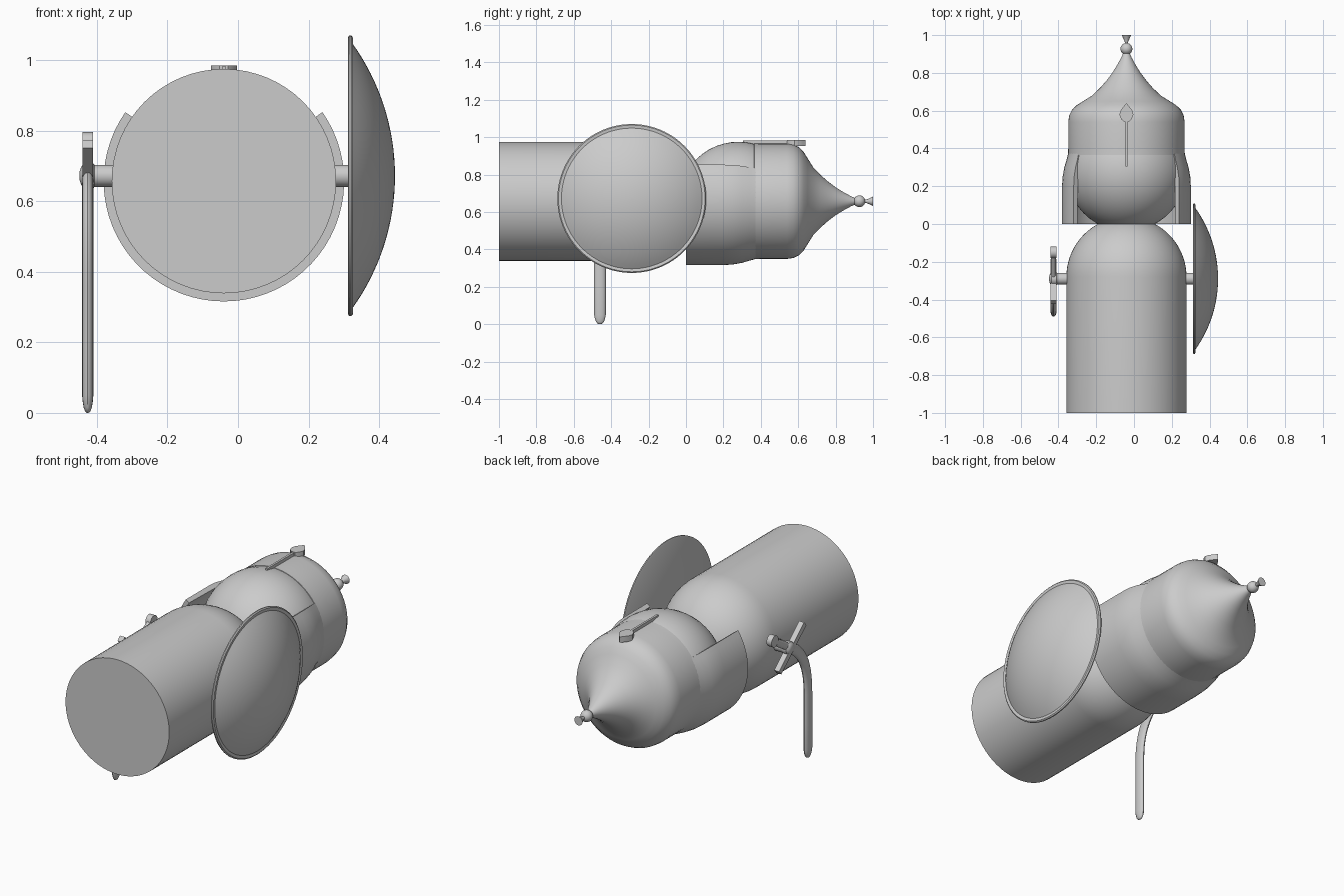
import bpy, bmesh, math
from math import sin, cos, pi, radians
from mathutils import Vector, Matrix
from mathutils.geometry import interpolate_bezier

cube = bpy.data.objects.get("Cube")
if cube:
    bpy.data.objects.remove(cube, do_unlink=True)

stone = bpy.data.materials.new("plain_grey")
stone.use_nodes = True
GREY = (0.6, 0.6, 0.6, 1)
stone.diffuse_color = GREY
stone.node_tree.nodes["Principled BSDF"].inputs["Base Color"].default_value = GREY

AX, AZ = -0.04, 0.657      # long axis of the figure
R = 0.318                  # body radius
ARM_Y, ARM_Z = -0.29, 0.672
SWORD_X = -0.426


def finish(name, bm, angle=35):
    bmesh.ops.remove_doubles(bm, verts=bm.verts, dist=1e-5)
    bmesh.ops.recalc_face_normals(bm, faces=bm.faces)
    mesh = bpy.data.meshes.new(name)
    bm.to_mesh(mesh)
    bm.free()
    mesh.materials.append(stone)
    ob = bpy.data.objects.new(name, mesh)
    bpy.context.collection.objects.link(ob)
    bpy.ops.object.select_all(action='DESELECT')
    ob.select_set(True)
    bpy.context.view_layer.objects.active = ob
    bpy.ops.object.shade_smooth_by_angle(angle=radians(angle))
    return ob


def skin(bm, rings):
    """Join equal closed loops of vertices with quads and cap both ends."""
    for a, b in zip(rings, rings[1:]):
        for i in range(len(a)):
            j = (i + 1) % len(a)
            bm.faces.new((a[i], a[j], b[j], b[i]))
    bm.faces.new(rings[0])
    bm.faces.new(rings[-1])


def lathe_y(name, profile, seg=64):
    """Solid of revolution about the long axis from (y, radius) pairs."""
    bm = bmesh.new()
    rings = [[bm.verts.new((AX + r * cos(2 * pi * i / seg), y, AZ + r * sin(2 * pi * i / seg)))
              for i in range(seg)] for y, r in profile]
    skin(bm, rings)
    return finish(name, bm)


def lathe_x(name, profile, seg=64):
    """Solid of revolution about the arm axis from (x, radius) pairs."""
    bm = bmesh.new()
    rings = [[bm.verts.new((x, ARM_Y + r * cos(2 * pi * i / seg), ARM_Z + r * sin(2 * pi * i / seg)))
              for i in range(seg)] for x, r in profile]
    skin(bm, rings)
    return finish(name, bm)


def sweep(name, path, wide, thick, scales, seg=16):
    """Oval section swept along a (y, z) path in the sword plane."""
    bm = bmesh.new()
    rings = []
    for k, p in enumerate(path):
        d = (path[min(k + 1, len(path) - 1)] - path[max(k - 1, 0)]).normalized()
        side = Vector((0, -d.z, d.y))
        rings.append([bm.verts.new(p + side * wide * scales[k] * cos(2 * pi * i / seg)
                                   + Vector((thick * scales[k] * sin(2 * pi * i / seg), 0, 0)))
                      for i in range(seg)])
    skin(bm, rings)
    return finish(name, bm)


def box(name, centre, size, turn=0.0):
    bm = bmesh.new()
    mat = Matrix.Translation(centre) @ Matrix.Rotation(turn, 4, 'X') @ Matrix.Diagonal((*size, 1))
    bmesh.ops.create_cube(bm, size=1, matrix=mat)
    return finish(name, bm)


def arc(y, start, end, n=18):
    return [(y + R * sin(a), R * cos(a)) for a in
            (radians(start + (end - start) * i / n) for i in range(n + 1))]


# Body: open cylinder with a domed shoulder, and a ball head
lathe_y("body", [(-1, R)] + arc(-0.28, 0, 89))
lathe_y("head", arc(0.28, -89, 45))

# Helmet cap rising to a concave spire
lathe_y("helmet_cap", [(0.36, 0.29), (0.365, 0.309), (0.40, 0.308), (0.54, 0.308), (0.575, 0.303),
                       (0.605, 0.288), (0.63, 0.262), (0.65, 0.23), (0.68, 0.182), (0.72, 0.14),
                       (0.76, 0.105), (0.80, 0.075), (0.84, 0.05), (0.88, 0.028), (0.92, 0.01)])

# Helmet finial: ball and flared tip
lathe_y("finial_ball", [(0.927 - 0.031 * cos(pi * i / 12), 0.031 * sin(pi * i / 12) + 0.0005)
                        for i in range(13)], 24)
lathe_y("finial_tip", [(0.95, 0.008), (0.965, 0.009), (0.985, 0.018), (1.0, 0.025)], 24)

# Neck flap: partial shell, open over the face
bm = bmesh.new()
flap = [(0, 0.317), (0, 0.341), (0.20, 0.341), (0.25, 0.338), (0.30, 0.329),
        (0.34, 0.317), (0.375, 0.308), (0.375, 0.29), (0.30, 0.312)]
steps = 48
skin(bm, [[bm.verts.new((AX + r * cos(a), y, AZ + r * sin(a))) for y, r in flap]
          for a in (radians(145 + 250 * i / steps) for i in range(steps + 1))])
finish("helmet_flap", bm)

# Nose guard: thin stem and a spade-shaped plate
box("nose_guard_stem", (AX, 0.43, 0.967), (0.012, 0.25, 0.03))
half = [(0.012, 0.54), (0.028, 0.555), (0.037, 0.58), (0.03, 0.602), (0.015, 0.622)]
outline = half + [(0, 0.64)] + [(-x, y) for x, y in reversed(half)]
bm = bmesh.new()
skin(bm, [[bm.verts.new((AX + x, y, z)) for x, y in outline] for z in (0.953, 0.985)])
finish("nose_guard_spade", bm)

# Arms: one peg through the body, with a rounded right hand
lathe_x("arms", [(-0.425, 0.031), (0.33, 0.031)], 32)
lathe_x("right_hand", [(-0.449, 0.012), (-0.445, 0.025), (-0.436, 0.035), (-0.41, 0.035),
                       (-0.404, 0.028)], 24)

# Shield: flat back, rounded rim and a shallow dome
sag, chord = 0.121, 0.376
ball = (chord ** 2 + sag ** 2) / (2 * sag)
top = math.asin(chord / ball)
dome = [(0.445 - ball + ball * cos(a), max(ball * sin(a), 0.001))
        for a in (top * (1 - i / 16) for i in range(17))]
lathe_x("shield", [(0.312, 0.001), (0.312, 0.392), (0.315, 0.398), (0.321, 0.398), (0.326, 0.392)]
        + dome, 96)

# Sword: straight lower blade curving forward to the hilt
def at(y, z):
    return Vector((SWORD_X, y, z))

hilt = at(-0.305, 0.668)
path = [at(-0.46, z) for z in (0, 0.004, 0.014, 0.03, 0.05, 0.2)]
path += interpolate_bezier(at(-0.46, 0.36), at(-0.46, 0.5), at(-0.42, 0.605), hilt, 16)
sweep("sword_blade", path, 0.031, 0.016, [0.15, 0.45, 0.7, 0.88, 1] + [1] * 17)

# Hilt: grip, crossguard and pommel
pommel = at(-0.15, 0.765)
sweep("sword_grip", [hilt, hilt.lerp(pommel, 0.5), pommel], 0.02, 0.014, [1, 1, 1])
box("sword_guard", hilt, (0.031, 0.03, 0.29), math.atan2(0.22, 0.19))
bm = bmesh.new()
bmesh.ops.create_cone(bm, cap_ends=True, segments=24, radius1=0.031, radius2=0.031, depth=0.031,
                      matrix=Matrix.Translation(pommel) @ Matrix.Rotation(pi / 2, 4, 'Y'))
finish("sword_pommel", bm)
